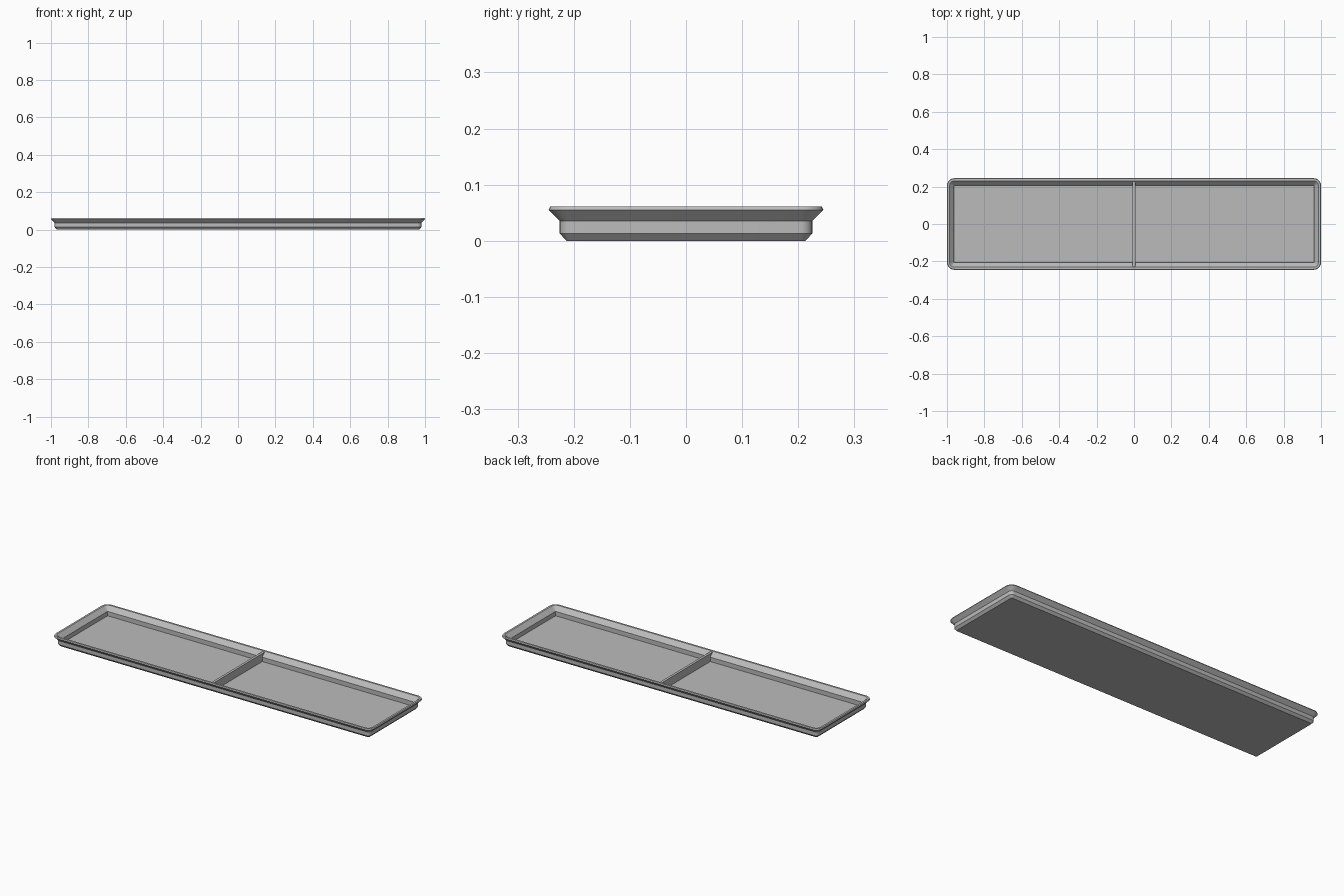
import bpy, bmesh
from math import cos, sin, pi, radians

cube = bpy.data.objects.get("Cube")
if cube:
    bpy.data.objects.remove(cube)

STRETCH = 0.755      # extra half length along x
CORNER = 0.205       # half depth at the centres of the corner arcs
ARC_STEPS = 6
FLOOR_Z = 0.012

grey = bpy.data.materials.new("mid grey")
grey.use_nodes = True
grey.diffuse_color = (0.5, 0.5, 0.5, 1)
grey.node_tree.nodes["Principled BSDF"].inputs["Base Color"].default_value = (0.5, 0.5, 0.5, 1)


def finish(bm, name):
    bmesh.ops.recalc_face_normals(bm, faces=bm.faces)
    mesh = bpy.data.meshes.new(name)
    bm.to_mesh(mesh)
    bm.free()
    mesh.materials.append(grey)
    obj = bpy.data.objects.new(name, mesh)
    bpy.context.collection.objects.link(obj)
    return obj


def rounded_ring(bm, half_depth, z):
    """Rounded rectangle; all rings share their corner centres."""
    radius = half_depth - CORNER
    ring = []
    for quarter, (sx, sy) in enumerate([(1, 1), (-1, 1), (-1, -1), (1, -1)]):
        for i in range(ARC_STEPS + 1):
            a = (quarter + i / ARC_STEPS) * pi / 2
            ring.append(bm.verts.new((sx * (CORNER + STRETCH) + radius * cos(a),
                                      sy * CORNER + radius * sin(a), z)))
    return ring


# Tray shell: wall section from the underside, over the rim, to the floor
section = [(0.213, 0), (0.225, 0.013), (0.225, 0.035), (0.245, 0.055),
           (0.242, 0.061), (0.231, 0.061), (0.207, 0.037), (0.207, FLOOR_Z)]
bm = bmesh.new()
rings = [rounded_ring(bm, d, z) for d, z in section]
for low, high in zip(rings, rings[1:]):
    for i in range(len(low)):
        j = (i + 1) % len(low)
        bm.faces.new((low[i], low[j], high[j], high[i]))
bm.faces.new(rings[0])
bm.faces.new(rings[-1])
tray = finish(bm, "tray")

bpy.ops.object.select_all(action='DESELECT')
tray.select_set(True)
bpy.context.view_layer.objects.active = tray
bpy.ops.object.shade_smooth_by_angle(angle=radians(30))

# Divider: flared plate that follows the inner wall
outline = [(0.207, FLOOR_Z), (0.207, 0.037), (0.227, 0.057)]
outline += [(-y, z) for y, z in reversed(outline)]
bm = bmesh.new()
side = bm.faces.new([bm.verts.new((-0.007, y, z)) for y, z in outline])
grown = bmesh.ops.extrude_face_region(bm, geom=[side])["geom"]
bmesh.ops.translate(bm, vec=(0.014, 0, 0),
                    verts=[v for v in grown if isinstance(v, bmesh.types.BMVert)])
finish(bm, "divider")
